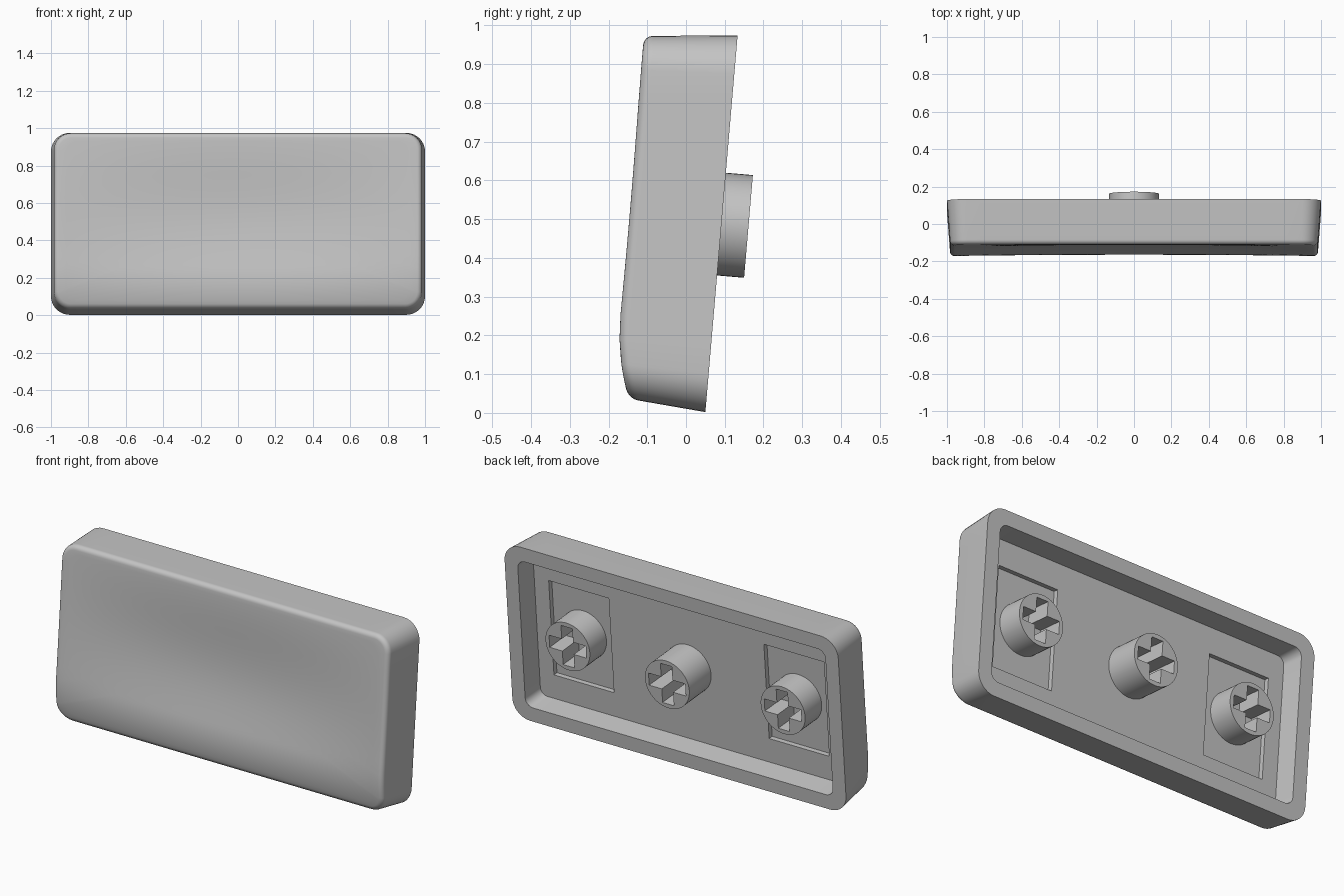
import bpy, bmesh, math
from mathutils import Matrix, Vector

if "Cube" in bpy.data.objects:
    bpy.data.objects.remove(bpy.data.objects["Cube"])

# Local frame: x = width, y = height along the rim, z = depth from back rim to front
TILT = math.atan2(0.083, 0.97)
S, C = math.sin(TILT), math.cos(TILT)
FRAME = Matrix(((1, 0, 0, 0), (0, S, -C, 0.05), (0, C, S, 0.002), (0, 0, 0, 1)))
HEIGHT, MID = 0.976, 0.487
FLOOR, POCKET = 0.117, 0.143

grey = bpy.data.materials.new("light_grey")
grey.diffuse_color = (0.55, 0.55, 0.55, 1)
grey.use_nodes = True
grey.node_tree.nodes["Principled BSDF"].inputs["Base Color"].default_value = grey.diffuse_color


def rounded_rect(hx, v0, v1, r, arc=8, nx=24, nv=12):
    """Evenly subdivided rounded rectangle outline."""
    corners = [(hx - r, v0 + r, -90), (hx - r, v1 - r, 0),
               (-hx + r, v1 - r, 90), (-hx + r, v0 + r, 180)]
    pts = []
    for i, (cx, cv, a0) in enumerate(corners):
        for j in range(arc + 1):
            a = math.radians(a0 + 90 * j / arc)
            pts.append(Vector((cx + r * math.cos(a), cv + r * math.sin(a))))
        nx_c = corners[(i + 1) % 4]
        a = math.radians(a0 + 90)
        end = Vector((nx_c[0] + r * math.cos(a), nx_c[1] + r * math.sin(a)))
        start, n = pts[-1].copy(), (nv if i % 2 == 0 else nx)
        pts += [start.lerp(end, j / n) for j in range(1, n)]
    return pts


def face_depth(x, v):
    """Depth of the dished front, rolled off toward the lower edge."""
    w = min(max(v / HEIGHT, 0), 1)
    roll = 0.044 * (max(0, 0.23 - v) / 0.22) ** 2
    dish = 0.035 * (1 - min(1, x * x)) * math.sin(math.pi * w) ** 2
    return 0.241 - roll - dish


def outline(f, inset=0.0):
    return rounded_rect(1 - 0.016 * f - inset, 0.015 * f + inset,
                        HEIGHT - 0.02 * f - inset, 0.1 - 0.01 * f - inset)


def finish(bm, name):
    bmesh.ops.recalc_face_normals(bm, faces=bm.faces)
    me = bpy.data.meshes.new(name)
    bm.to_mesh(me)
    bm.free()
    me.materials.append(grey)
    ob = bpy.data.objects.new(name, me)
    bpy.context.collection.objects.link(ob)
    return ob


def box(bm, x, hx, hv, d0, d1):
    m = Matrix.Translation((x, MID, (d0 + d1) / 2)) @ Matrix.Diagonal((2 * hx, 2 * hv, d1 - d0, 1))
    bmesh.ops.create_cube(bm, size=1, matrix=m)


def cut(ob, cutter):
    mod = ob.modifiers.new("cut", 'BOOLEAN')
    mod.operation, mod.object, mod.solver = 'DIFFERENCE', cutter, 'EXACT'
    bpy.context.view_layer.objects.active = ob
    bpy.ops.object.modifier_apply(modifier=mod.name)
    bpy.data.objects.remove(cutter)


def place(ob):
    ob.data.transform(FRAME)
    bpy.ops.object.select_all(action='DESELECT')
    ob.select_set(True)
    bpy.context.view_layer.objects.active = ob
    bpy.ops.object.shade_smooth_by_angle(angle=math.radians(30))


# Shell: inner floor, cavity wall, rim, tapered sides, rounded edge, dished front
bm = bmesh.new()
rings = [[(p.x, p.y, FLOOR) for p in rounded_rect(0.912, 0.088, HEIGHT - 0.088, 0.04)],
         [(p.x, p.y, 0) for p in rounded_rect(0.922, 0.078, HEIGHT - 0.078, 0.045)],
         [(p.x, p.y, 0) for p in outline(0)]]
R = 0.026
for i in range(7):
    a = math.pi / 2 * i / 6
    rings.append([(p.x, p.y, face_depth(p.x, p.y) - R * (1 - math.sin(a)))
                  for p in outline(1, R * (1 - math.cos(a)))])
edge = outline(1, R)
for i in range(1, 24):
    k = 1 - i / 24
    ring = [(p.x * k, MID + (p.y - MID) * k) for p in edge]
    rings.append([(x, v, face_depth(x, v)) for x, v in ring])
loops = [[bm.verts.new(p) for p in ring] for ring in rings]
n = len(edge)
for a, b in zip(loops, loops[1:]):
    for i in range(n):
        j = (i + 1) % n
        bm.faces.new((a[i], a[j], b[j], b[i]))
bm.faces.new(loops[0])
centre = bm.verts.new((0, MID, face_depth(0, MID)))
for i in range(n):
    bm.faces.new((loops[-1][i], loops[-1][(i + 1) % n], centre))
shell = finish(bm, "shell")

# Shallow square pockets around the outer stems
bm = bmesh.new()
for x in (-0.645, 0.645):
    box(bm, x, 0.18, 0.265, FLOOR - 0.05, POCKET)
cut(shell, finish(bm, "pocket_cutter"))
place(shell)

# Stems with cross-shaped sockets
for name, x, tip, base in (("centre_stem", 0, -0.07, FLOOR + 0.005),
                           ("left_stem", -0.645, 0.0, POCKET + 0.005),
                           ("right_stem", 0.645, 0.0, POCKET + 0.005)):
    bm = bmesh.new()
    bmesh.ops.create_cone(bm, cap_ends=True, segments=48, radius1=0.133, radius2=0.133,
                          depth=base - tip,
                          matrix=Matrix.Translation((x, MID, (tip + base) / 2)))
    stem = finish(bm, name)
    for hx, hv in ((0.11, 0.034), (0.034, 0.11)):
        bm = bmesh.new()
        box(bm, x, hx, hv, tip - 0.05, base - 0.01)
        cut(stem, finish(bm, "socket_cutter"))
    place(stem)
